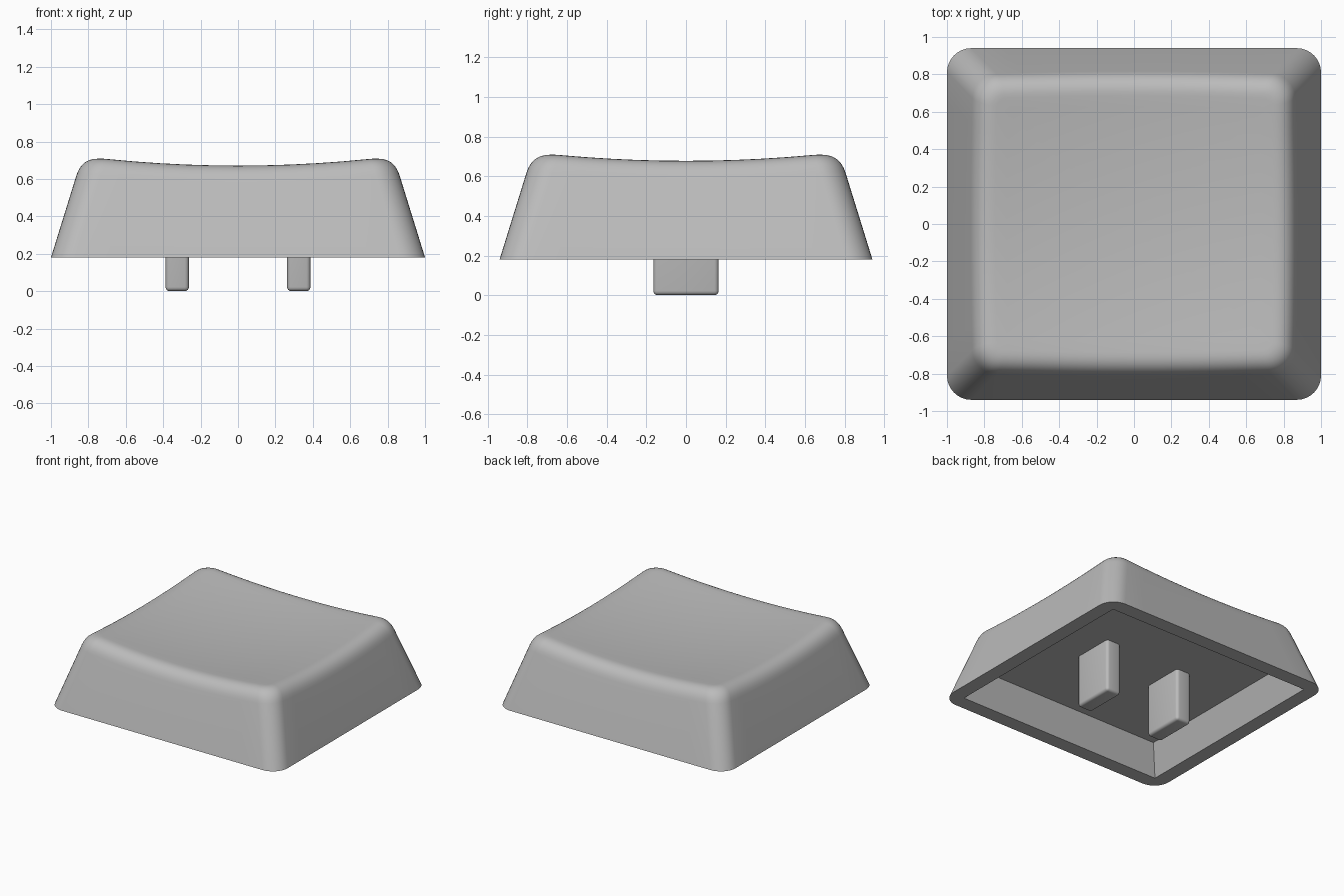
import bpy, bmesh, math

if "Cube" in bpy.data.objects:
    bpy.data.objects.remove(bpy.data.objects["Cube"])

grey = bpy.data.materials.new("light grey plastic")
grey.diffuse_color = (0.5, 0.5, 0.5, 1)
grey.use_nodes = True
grey.node_tree.nodes["Principled BSDF"].inputs["Base Color"].default_value = grey.diffuse_color

BASE_Z, CEIL_Z = 0.18, 0.41
HX, HY, RADIUS = 1.0, 0.94, 0.13
SLOPE = 0.31      # inward lean of the walls per unit of height
FILLET = 0.10     # size of the rounded top edge


def dish(x, y):
    return 0.635 + 0.075 * (x * x + y * y)


def outline(inset, steps=8, side=10):
    """Rounded rectangle with evenly split sides, as (x, y) points."""
    r = max(RADIUS - inset, 0.045) if inset < 0.3 else 0.045
    r = RADIUS if inset < 0.18 else max(RADIUS - (inset - 0.18), 0.045)
    cx, cy = HX - inset - r, HY - inset - r
    pts = []
    for i, (sx, sy) in enumerate([(1, 1), (-1, 1), (-1, -1), (1, -1)]):
        for k in range(steps + 1):
            a = math.pi / 2 * (i + k / steps)
            pts.append((sx * cx + r * math.cos(a), sy * cy + r * math.sin(a)))
        nx, ny = [(-1, 1), (-1, -1), (1, -1), (1, 1)][i]
        a = math.pi / 2 * (i + 1)
        end = (nx * cx + r * math.cos(a), ny * cy + r * math.sin(a))
        x0, y0 = pts[-1]
        for k in range(1, side):
            t = k / side
            pts.append((x0 + (end[0] - x0) * t, y0 + (end[1] - y0) * t))
    return pts


def finish(bm, name):
    bmesh.ops.recalc_face_normals(bm, faces=bm.faces)
    mesh = bpy.data.meshes.new(name)
    bm.to_mesh(mesh)
    bm.free()
    obj = bpy.data.objects.new(name, mesh)
    bpy.context.collection.objects.link(obj)
    mesh.materials.append(grey)
    return obj


def smooth(obj):
    bpy.ops.object.select_all(action='DESELECT')
    obj.select_set(True)
    bpy.context.view_layer.objects.active = obj
    bpy.ops.object.shade_smooth_by_angle(angle=math.radians(30))


bm = bmesh.new()


def add_ring(points):
    return [bm.verts.new(p) for p in points]


def bridge(a, b):
    n = len(a)
    for i in range(n):
        j = (i + 1) % n
        bm.faces.new((a[i], a[j], b[j], b[i]))


# sloped outer walls, up to the start of the rounded edge
base = outline(0)
edge, inner = [], []
for p, q, r in zip(base, outline(0.17), outline(0.17 + FILLET)):
    # sharp edge where the leaning wall meets the dish
    t = 1.0
    for _ in range(8):
        x, y = p[0] + (q[0] - p[0]) * t, p[1] + (q[1] - p[1]) * t
        t = (dish(x, y) - BASE_Z) * SLOPE / 0.17
    edge.append((x, y, dish(x, y)))
    x, y = x + r[0] - q[0], y + r[1] - q[1]
    inner.append((x, y, dish(x, y)))
start = []
for p, e in zip(base, edge):
    f = FILLET / (e[2] - BASE_Z)
    start.append((e[0] + (p[0] - e[0]) * f, e[1] + (p[1] - e[1]) * f, e[2] - FILLET))

rim = add_ring([(x, y, BASE_Z) for x, y in base])
last = add_ring(start)
bridge(rim, last)

# rounded top edge
for k in range(1, 9):
    t = k / 8
    ring = add_ring([tuple((1 - t) ** 2 * s + 2 * t * (1 - t) * e + t * t * i
                           for s, e, i in zip(S, E, I))
                     for S, E, I in zip(start, edge, inner)])
    bridge(last, ring)
    last = ring

# concave top
for k in range(1, 12):
    f = 1 - k / 12
    ring = add_ring([(x * f, y * f, dish(x * f, y * f)) for x, y, z in inner])
    bridge(last, ring)
    last = ring
centre = bm.verts.new((0, 0, dish(0, 0)))
for i in range(len(last)):
    bm.faces.new((last[i], last[(i + 1) % len(last)], centre))

# hollow underside: flat rim, square-cornered leaning walls, flat ceiling
corners = [(1, 1), (-1, 1), (-1, -1), (1, -1)]
mouth = add_ring([(sx * 0.888, sy * 0.826, BASE_Z) for sx, sy in corners])
ceiling = add_ring([(sx * 0.81, sy * 0.75, CEIL_Z) for sx, sy in corners])
n = len(rim) // 4
for c in range(4):
    first, mid = c * n, c * n + 4
    for i in range(first, first + n):      # fan the rim into each corner
        a, b = rim[i], rim[(i + 1) % len(rim)]
        bm.faces.new((a, b, mouth[c]))
    bm.faces.new((rim[(first + n) % len(rim)], mouth[(c + 1) % 4], mouth[c]))
bridge(mouth, ceiling)
bm.faces.new(ceiling)
smooth(finish(bm, "key_cap"))

# two rounded mounting pins
for name, x in (("left_pin", -0.325), ("right_pin", 0.325)):
    pin = bmesh.new()
    bmesh.ops.create_cube(pin, size=1)
    for v in pin.verts:
        v.co = (x + v.co.x * 0.125, v.co.y * 0.33, 0.22 + v.co.z * 0.44)
    lower = [e for e in pin.edges if min(v.co.z for v in e.verts) < 0.1]
    bmesh.ops.bevel(pin, geom=lower, offset=0.022, segments=4, profile=0.5,
                    affect='EDGES')
    smooth(finish(pin, name))
